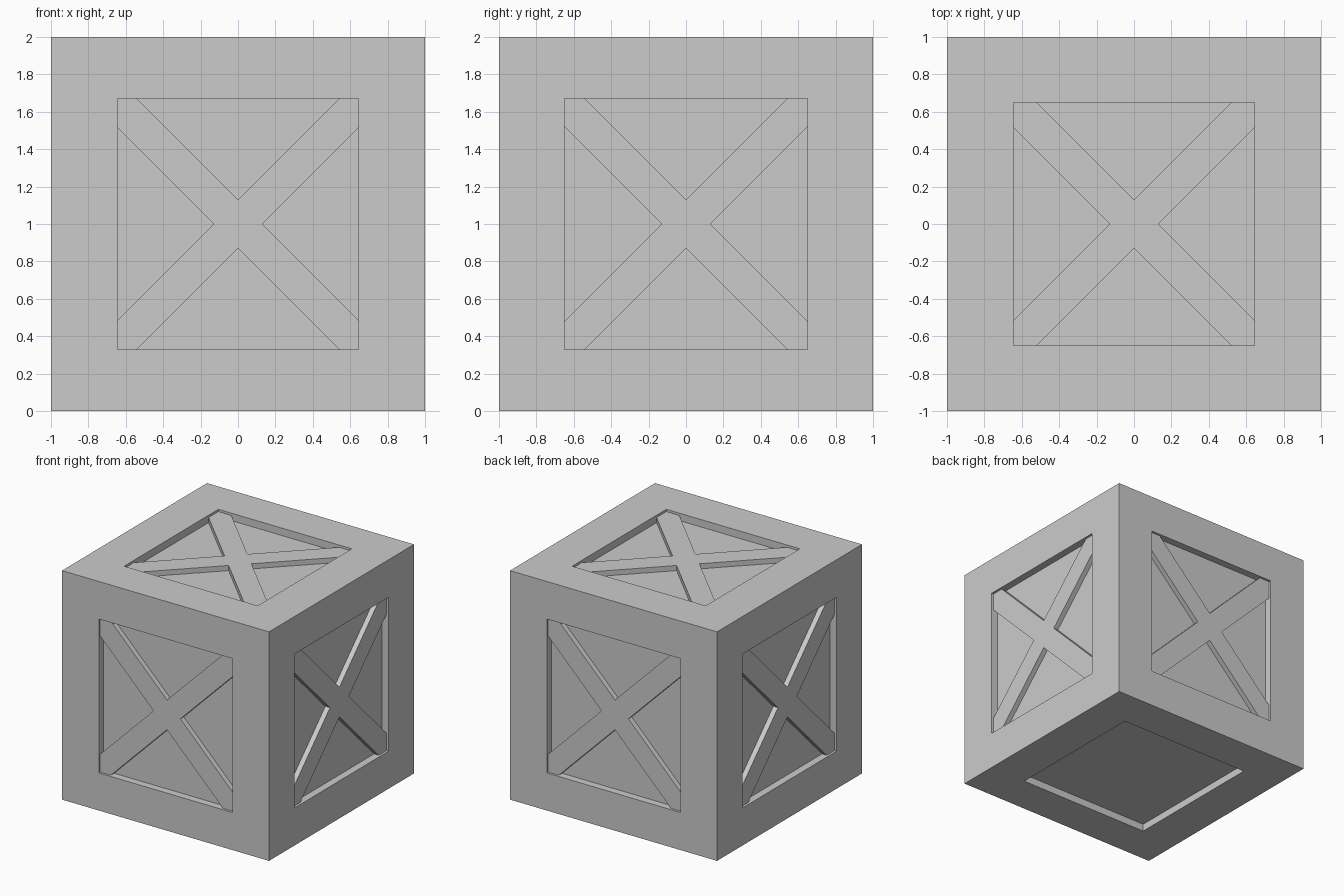
import bpy, bmesh
from math import pi
from mathutils import Matrix, Vector

if "Cube" in bpy.data.objects:
    bpy.data.objects.remove(bpy.data.objects["Cube"])

HALF = Vector((0.645, 0.65, 0.672))   # half size of the openings along x, y, z
DEPTH = 0.065                         # how deep the panels sit
BRACE_DROP = 0.02                     # brace front below the frame front
ARM = 0.13                            # half diagonal of the brace crossing


def finish(bm, name):
    bmesh.ops.recalc_face_normals(bm, faces=bm.faces)
    mesh = bpy.data.meshes.new(name)
    bm.to_mesh(mesh)
    bm.free()
    obj = bpy.data.objects.new(name, mesh)
    bpy.context.collection.objects.link(obj)
    return obj


# Crate body: cube with a sunken panel on every side
bm = bmesh.new()
bmesh.ops.create_cube(bm, size=2)
panels = list(bm.faces)
bmesh.ops.inset_individual(bm, faces=panels, thickness=0.35)
for f in panels:
    n = f.normal.copy()
    for v in f.verts:
        for i in range(3):
            if abs(n[i]) < 0.5:
                v.co[i] = HALF[i] if v.co[i] > 0 else -HALF[i]
for f in panels:
    n = f.normal.copy()
    floor = bmesh.ops.extrude_discrete_faces(bm, faces=[f])["faces"][0]
    bmesh.ops.translate(bm, verts=floor.verts, vec=-n * DEPTH)
bmesh.ops.translate(bm, verts=bm.verts, vec=(0, 0, 1))
finish(bm, "crate_body")


# Cross brace: X outline clipped to the opening, facing +z before rotation
def cross_brace(name, a, b, rotation):
    quarter = [(ARM, 0), (a, a - ARM), (a, b), (b - ARM, b)]
    right_top = quarter + [(0, ARM)]
    left_top = [(-x, y) for x, y in reversed(quarter)]
    top = right_top + left_top
    outline = top + [(x, -y) for x, y in reversed(top[1:-1])]
    bm = bmesh.new()
    face = bm.faces.new([bm.verts.new((x, y, 1 - DEPTH)) for x, y in outline])
    ext = bmesh.ops.extrude_face_region(bm, geom=[face])["geom"]
    bmesh.ops.translate(bm, vec=(0, 0, DEPTH - BRACE_DROP),
                        verts=[g for g in ext if isinstance(g, bmesh.types.BMVert)])
    bmesh.ops.transform(bm, verts=bm.verts,
                        matrix=Matrix.Translation((0, 0, 1)) @ rotation)
    finish(bm, name)


# Braces on the top and the four sides; the underside stays plain
cross_brace("top_brace", HALF.x, HALF.y, Matrix.Identity(4))
upright = Matrix.Rotation(pi / 2, 4, 'X')
for i, side in enumerate(("front", "right", "back", "left")):
    width = HALF.y if i % 2 else HALF.x
    cross_brace(side + "_brace", width, HALF.z,
                Matrix.Rotation(i * pi / 2, 4, 'Z') @ upright)
